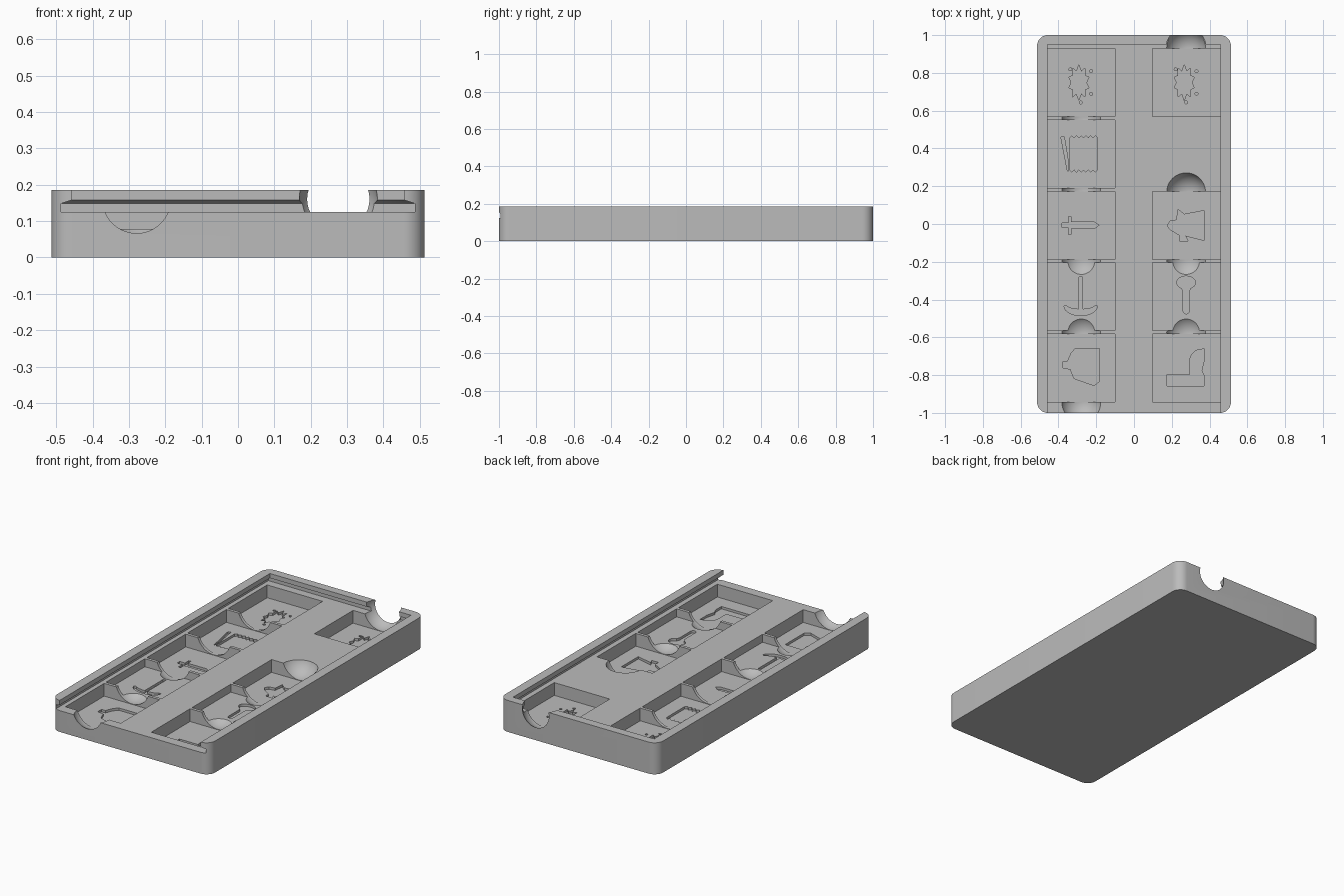
import bpy, bmesh
from math import sin, cos, pi, radians
from mathutils import Matrix

if "Cube" in bpy.data.objects:
    bpy.data.objects.remove(bpy.data.objects["Cube"])

grey = bpy.data.materials.new("plain_grey")
grey.use_nodes = True
grey.diffuse_color = (0.5, 0.5, 0.5, 1)
grey.node_tree.nodes["Principled BSDF"].inputs["Base Color"].default_value = (0.5, 0.5, 0.5, 1)

TOP, PLATE, FLOOR, SHALLOW = 0.185, 0.125, 0.05, 0.078
COL = 0.279        # pocket column offset in x
SIZE = 0.36        # pocket side
ROWS = [-0.763 + 0.378 * i for i in range(5)]


def make(name, bm):
    bmesh.ops.recalc_face_normals(bm, faces=bm.faces)
    mesh = bpy.data.meshes.new(name)
    bm.to_mesh(mesh)
    bm.free()
    mesh.materials.append(grey)
    obj = bpy.data.objects.new(name, mesh)
    bpy.context.collection.objects.link(obj)
    return obj


def box(bm, x0, x1, y0, y1, z0, z1):
    m = Matrix.Translation(((x0 + x1) / 2, (y0 + y1) / 2, (z0 + z1) / 2)) @ \
        Matrix.Diagonal((x1 - x0, y1 - y0, z1 - z0, 1))
    return bmesh.ops.create_cube(bm, size=1, matrix=m)["verts"]


def prism(bm, pts, z0, z1):
    low = bm.faces.new([bm.verts.new((x, y, z0)) for x, y in pts])
    new = bmesh.ops.extrude_face_region(bm, geom=[low])["geom"]
    for v in new:
        if isinstance(v, bmesh.types.BMVert):
            v.co.z = z1


def arc(cx, cy, rx, ry, a0, a1, n=10):
    angles = [radians(a0 + (a1 - a0) * i / n) for i in range(n + 1)]
    return [(cx + rx * cos(a), cy + ry * sin(a)) for a in angles]


def cut(body, name, bm):
    cutter = make(name, bm)
    cutter.hide_render = True
    mod = body.modifiers.new(name, "BOOLEAN")
    mod.operation, mod.solver, mod.object = "DIFFERENCE", "EXACT", cutter
    bpy.context.view_layer.objects.active = body
    bpy.ops.object.modifier_apply(modifier=mod.name)
    bpy.data.objects.remove(cutter)


# Tray block with rounded upright corners
bm = bmesh.new()
box(bm, -0.513, 0.513, -1, 1, 0, TOP)
upright = [e for e in bm.edges if abs(e.verts[0].co.z - e.verts[1].co.z) > 0.1]
bmesh.ops.bevel(bm, geom=upright, offset=0.057, segments=10, profile=0.5, affect="EDGES")
tray = make("tray", bm)

# Sliding lid slot, undercut on three sides and open at the front
bm = bmesh.new()
rings = []
for hw, back, z in [(0.487, 0.977, PLATE), (0.487, 0.977, 0.148),
                    (0.458, 0.95, 0.158), (0.458, 0.95, 0.25)]:
    rings.append([bm.verts.new(c) for c in
                  [(-hw, -1.1, z), (hw, -1.1, z), (hw, back, z), (-hw, back, z)]])
bm.faces.new(rings[0])
bm.faces.new(rings[-1])
for a, b in zip(rings, rings[1:]):
    for i in range(4):
        bm.faces.new((a[i], a[(i + 1) % 4], b[(i + 1) % 4], b[i]))
cut(tray, "lid_slot", bm)

# Square pockets: five on the right, four on the left
bm = bmesh.new()
h = SIZE / 2
for side in (-1, 1):
    for row, y in enumerate(ROWS):
        if side == 1 and row == 3:
            continue
        x = side * COL - 0.002
        box(bm, x - h, x + h, y - h, y + h, SHALLOW if row == 1 else FLOOR, 0.15)
cut(tray, "pockets", bm)

# Round finger scoops between the pockets and at the ends
bm = bmesh.new()
gaps = [(a + b) / 2 for a, b in zip(ROWS, ROWS[1:])]
scoops = [(-COL, y) for y in gaps + [ROWS[0] - h - 0.002]]
scoops += [(COL - 0.003, y) for y in gaps[:2] + [ROWS[2] + h - 0.005, ROWS[4] + h + 0.004]]
for x, y in scoops:
    bmesh.ops.create_uvsphere(bm, u_segments=48, v_segments=24, radius=0.109,
                              matrix=Matrix.Translation((x, y, 0.1605)))
cut(tray, "finger_scoops", bm)

# Engraved emblems, outlines relative to the pocket centre
dagger = [(-0.1, 0.012), (-0.066, 0.012), (-0.066, 0.048), (-0.052, 0.048),
          (-0.052, 0.018), (0.07, 0.018), (0.096, 0)]
dagger += [(x, -y) for x, y in reversed(dagger[:-1])]
anchor = [(-0.008, 0.105), (0.01, 0.105), (0.01, -0.065)] + \
    arc(0, -0.045, 0.075, 0.022, -80, -10, 6) + arc(0, -0.05, 0.088, 0.05, 0, -180, 14) + \
    arc(0, -0.045, 0.075, 0.022, -170, -100, 6) + [(-0.008, -0.065)]
sack = [(-0.05, 0.08), (-0.03, 0.103), (0.1, 0.103), (0.1, -0.07), (0.07, -0.092),
        (-0.035, -0.055), (-0.055, -0.005), (-0.095, 0), (-0.095, 0.035), (-0.07, 0.035)]
teeth = [(-0.06 + 0.0125 * i, 0.096 if i % 2 else 0.083) for i in range(13)]
scroll = teeth + [(x, -y) for x, y in reversed(teeth)]
stick = [(-0.105, 0.088), (-0.088, 0.094), (-0.066, -0.04), (-0.066, -0.09), (-0.07, -0.092)]
jug = [(-0.1, 0), (-0.085, 0.022), (-0.05, 0.028), (-0.043, 0.085), (-0.01, 0.058),
       (0.095, 0.078), (0.095, -0.08), (-0.005, -0.055), (0.01, -0.082), (-0.035, -0.082),
       (-0.035, -0.052), (-0.085, -0.022)]
club = arc(0, 0.075, 0.05, 0.034, -62, 242, 24) + [(-0.016, 0.03), (-0.016, -0.075)] + \
    arc(0, -0.075, 0.016, 0.016, 180, 360, 8) + [(0.016, 0.03)]
boot = [(-0.1, -0.095), (0.095, -0.095), (0.095, -0.04), (0.082, -0.015), (0.095, 0.04),
        (0.095, 0.105)] + arc(0.085, 0.04, 0.065, 0.06, 90, 180, 8) + [(0.02, -0.033), (-0.1, -0.033)]
crest = [((0.04 + 0.016 * (i % 2)) * cos(2 * pi * i / 20) - 0.01,
          (0.062 + 0.032 * (i % 2)) * sin(2 * pi * i / 20)) for i in range(20)]
dots = [arc(dx, dy, 0.008, 0.008, 0, 324, 9)
        for dx, dy in [(0.055, 0.06), (0.055, -0.06), (-0.055, 0.07), (0.0, -0.105)]]

bm = bmesh.new()
layout = [(-1, 0, [sack]), (-1, 1, [anchor]), (-1, 2, [dagger]), (-1, 3, [scroll, stick]),
          (1, 0, [boot]), (1, 1, [club]), (1, 2, [jug]),
          (-1, 4, [crest] + dots), (1, 4, [crest] + dots)]
for side, row, shapes in layout:
    level = SHALLOW if row == 1 else FLOOR
    for shape in shapes:
        prism(bm, [(side * COL + x - 0.003, ROWS[row] + y) for x, y in shape],
              level - 0.014, level + 0.01)
cut(tray, "emblems", bm)

# Smooth round surfaces, crisp corners
for o in bpy.context.selected_objects:
    o.select_set(False)
tray.select_set(True)
bpy.context.view_layer.objects.active = tray
bpy.ops.object.shade_smooth_by_angle(angle=radians(30))
